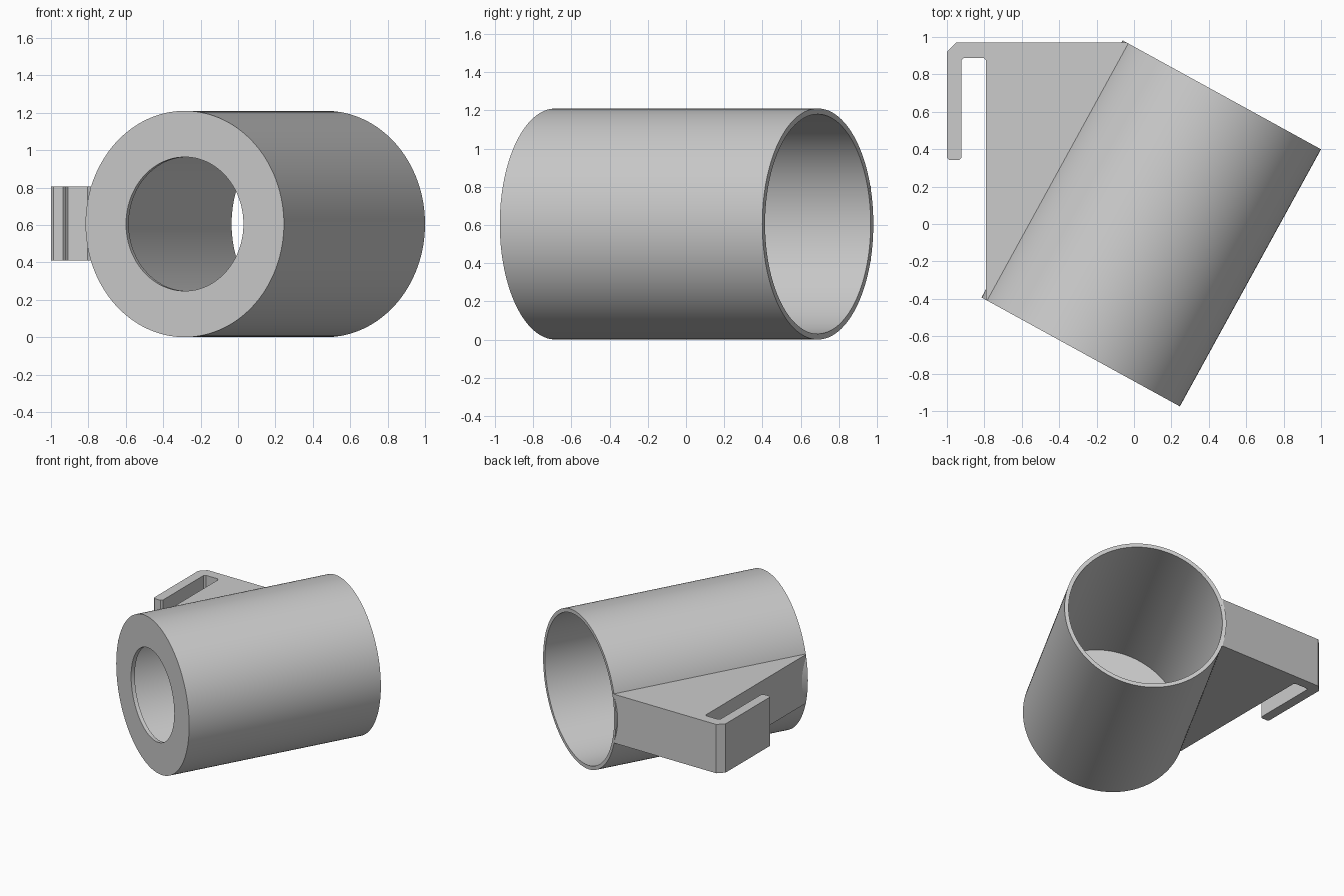
import bpy, bmesh, math
from mathutils import Matrix, Vector

default = bpy.data.objects.get("Cube")
if default:
    bpy.data.objects.remove(default, do_unlink=True)

# One grey plastic for the whole model
grey = bpy.data.materials.new("grey_plastic")
grey.use_nodes = True
colour = (0.6, 0.6, 0.6, 1)
grey.diffuse_color = colour
grey.node_tree.nodes["Principled BSDF"].inputs["Base Color"].default_value = colour

RADIUS, WALL, LENGTH = 0.605, 0.03, 1.568
FRONT_CENTRE = Vector((-0.285, -0.684, RADIUS))
AXIS = Vector((0.4813, 0.8766, 0)).normalized()
SIDE = Vector((AXIS.y, -AXIS.x, 0))
# Local x points sideways, y up, z along the tube
FRAME = Matrix.Translation(FRONT_CENTRE) @ Matrix(
    (SIDE, Vector((0, 0, 1)), AXIS)).transposed().to_4x4()


def finish(name, bm):
    bmesh.ops.recalc_face_normals(bm, faces=bm.faces)
    mesh = bpy.data.meshes.new(name)
    bm.to_mesh(mesh)
    bm.free()
    mesh.materials.append(grey)
    obj = bpy.data.objects.new(name, mesh)
    bpy.context.collection.objects.link(obj)
    return obj


def smooth(obj):
    bpy.ops.object.select_all(action='DESELECT')
    obj.select_set(True)
    bpy.context.view_layer.objects.active = obj
    bpy.ops.object.shade_smooth_by_angle(angle=math.radians(20))


def lathe(name, profile, steps=128):
    """Spin a closed (radius, distance) profile around the tube axis."""
    bm = bmesh.new()
    verts = [bm.verts.new((r, 0, t)) for r, t in profile]
    edges = [bm.edges.new((a, b)) for a, b in zip(verts, verts[1:] + verts[:1])]
    bmesh.ops.spin(bm, geom=verts + edges, cent=(0, 0, 0), axis=(0, 0, 1),
                   angle=math.tau, steps=steps, use_merge=True)
    bmesh.ops.remove_doubles(bm, verts=bm.verts, dist=1e-5)
    bm.transform(FRAME)
    return finish(name, bm)


# Hollow tube, open at the back, with a round hole in its front wall
hole = 0.358
bore = RADIUS - WALL
tube = lathe("tube", [(hole, 0), (RADIUS, 0), (RADIUS, LENGTH),
                      (bore, LENGTH), (bore, WALL), (hole, WALL)])
smooth(tube)

# Side bracket with a hanging hook, drawn in plan and extruded upwards
plan = [(-0.95, 0.97), (-1, 0.92), (-1, 0.355), (-0.987, 0.342),
        (-0.935, 0.342), (-0.922, 0.355), (-0.922, 0.875), (-0.909, 0.888),
        (-0.805, 0.888), (-0.792, 0.875), (-0.792, -0.405),
        (-0.698, -0.455), (0.055, 0.915), (-0.038, 0.97)]
BOTTOM, TOP = 0.41, 0.805
bm = bmesh.new()
base = bm.faces.new([bm.verts.new((x, y, BOTTOM)) for x, y in plan])
grown = bmesh.ops.extrude_face_region(bm, geom=[base])["geom"]
bmesh.ops.translate(bm, vec=(0, 0, TOP - BOTTOM),
                    verts=[v for v in grown if isinstance(v, bmesh.types.BMVert)])
bracket = finish("hook_bracket", bm)

# Trim the bracket inside the tube wall so the bore stays clear
inner = RADIUS - WALL / 2
cutter = lathe("bracket_cutter", [(0, -0.1), (inner, -0.1),
                                  (inner, LENGTH + 0.1), (0, LENGTH + 0.1)])
cutter.hide_render = True
trim = bracket.modifiers.new("trim", 'BOOLEAN')
trim.operation = 'DIFFERENCE'
trim.solver = 'EXACT'
trim.object = cutter
bpy.context.view_layer.objects.active = bracket
bpy.ops.object.modifier_apply(modifier=trim.name)
bpy.data.objects.remove(cutter, do_unlink=True)
smooth(bracket)
